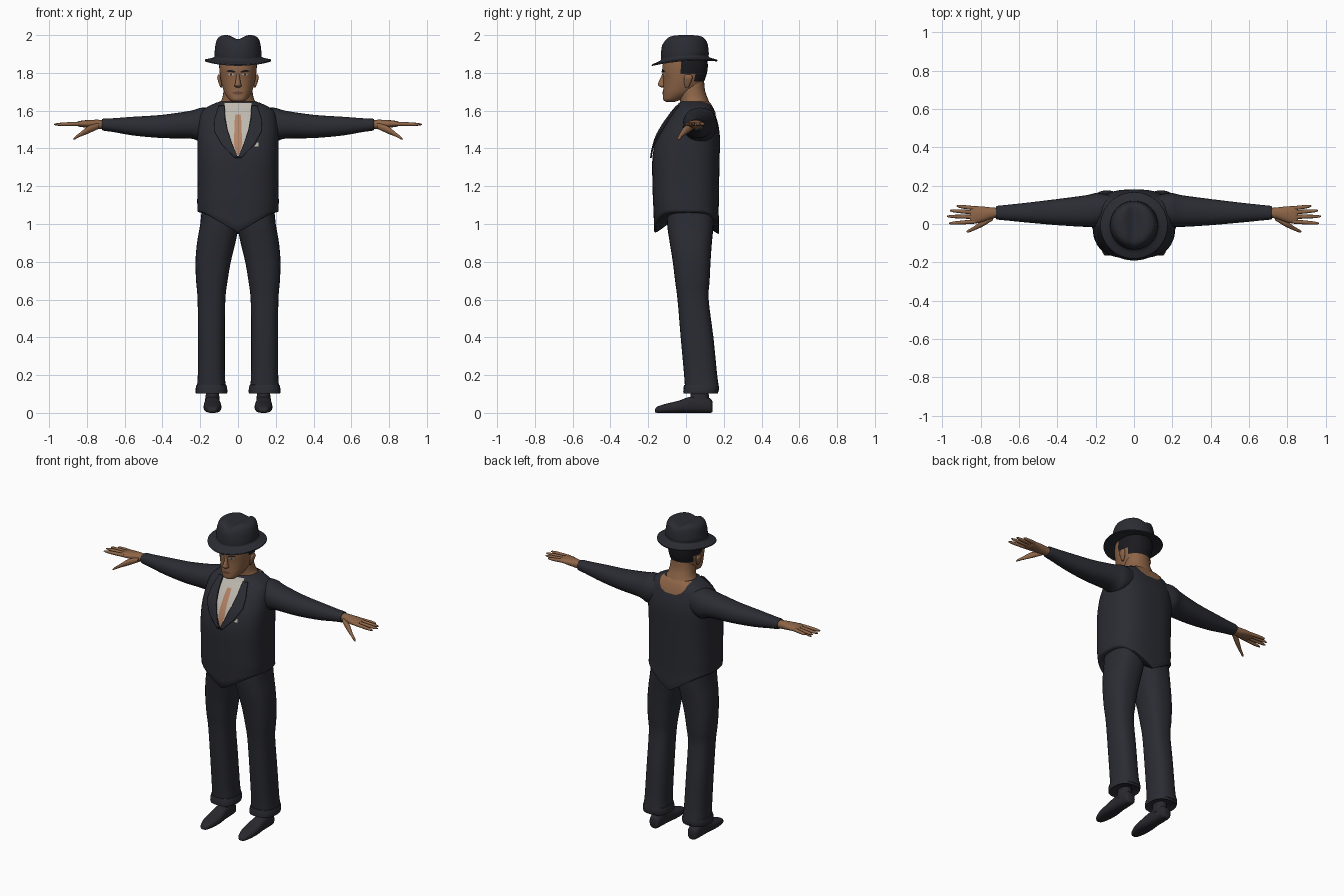
import bpy, bmesh, math
from mathutils import Vector
from mathutils.bvhtree import BVHTree

cube = bpy.data.objects.get("Cube")
if cube:
    bpy.data.objects.remove(cube, do_unlink=True)


def material(name, r, g, b):
    m = bpy.data.materials.new(name)
    m.use_nodes = True
    m.diffuse_color = (r, g, b, 1)
    bsdf = next(n for n in m.node_tree.nodes if n.type == 'BSDF_PRINCIPLED')
    bsdf.inputs["Base Color"].default_value = (r, g, b, 1)
    bsdf.inputs["Roughness"].default_value = 0.8
    return m


SUIT = material("charcoal cloth", .024, .025, .033)
SHOE = material("shoe leather", .022, .021, .027)
SKIN = material("skin", .27, .13, .064)
HAIR = material("black hair", .011, .011, .014)
SHIRT = material("cream shirt", .52, .49, .43)
TIE = material("tan tie", .46, .23, .13)
LIP = material("lips", .15, .058, .035)
WHITE = material("eye white", .42, .42, .42)
IRIS = material("iris", .03, .035, .05)


def finish(name, bm, mats, angle=50):
    bmesh.ops.recalc_face_normals(bm, faces=bm.faces)
    me = bpy.data.meshes.new(name)
    bm.to_mesh(me)
    bm.free()
    for m in mats:
        me.materials.append(m)
    me.shade_smooth()
    me.set_sharp_from_angle(angle=math.radians(angle))
    ob = bpy.data.objects.new(name, me)
    bpy.context.collection.objects.link(ob)
    return ob


def spline(p0, p1, p2, p3, t):
    return [b + .5 * t * (c - a + t * (2*a - 5*b + 4*c - d + t * (3*(b - c) + d - a)))
            for a, b, c, d in zip(p0, p1, p2, p3)]


def loft(name, rings, mats, axis='z', side=1, sides=28, steps=4, power=2.2,
         deform=None, rule=None):
    """Skin rounded rings (position, a0, a1, b0, b1) along an axis."""
    n = len(rings)
    path = []
    for i in range(n - 1):
        four = [rings[min(max(k, 0), n - 1)] for k in range(i - 1, i + 3)]
        path += [spline(*four, s / steps) for s in range(steps)]
    path.append(rings[-1])
    bm = bmesh.new()
    loops = []
    for t, a0, a1, b0, b1 in path:
        loop = []
        for k in range(sides):
            w = math.tau * k / sides
            c, s = math.cos(w), math.sin(w)
            a = (a0 + a1) / 2 + (a1 - a0) / 2 * math.copysign(abs(c) ** (2 / power), c)
            b = (b0 + b1) / 2 + (b1 - b0) / 2 * math.copysign(abs(s) ** (2 / power), s)
            co = Vector({'z': (a, b, t), 'x': (t, a, b), 'y': (a, t, b)}[axis])
            if deform:
                deform(co)
            co.x *= side
            loop.append(bm.verts.new(co))
        loops.append(loop)
    for lo, hi in zip(loops, loops[1:]):
        for k in range(sides):
            j = (k + 1) % sides
            bm.faces.new((lo[k], lo[j], hi[j], hi[k]))
    bm.faces.new(loops[0])
    bm.faces.new(loops[-1])
    if rule:
        for f in bm.faces:
            f.material_index = rule(f.calc_center_median())
    return finish(name, bm, mats)


def patch(name, target, rows, mat, facing=-1, lift=.004, side=1, thick=0, cols=10, steps=5):
    """Plate of rows (z, x0, x1) laid onto the front or back of a part."""
    me = target.data
    tree = BVHTree.FromPolygons([v.co for v in me.vertices],
                                [p.vertices[:] for p in me.polygons])
    fine = []
    for p, q in zip(rows, rows[1:]):
        fine += [[u + (v - u) * s / steps for u, v in zip(p, q)] for s in range(steps)]
    fine.append(rows[-1])
    bm = bmesh.new()
    grid = []
    for z, x0, x1 in fine:
        line = []
        for k in range(cols + 1):
            x = side * (x0 + (x1 - x0) * k / cols)
            hit = tree.ray_cast(Vector((x, facing, z)), Vector((0, -facing, 0)))
            line.append(bm.verts.new(hit[0] + hit[1] * lift) if hit[0] else None)
        grid.append(line)
    for lo, hi in zip(grid, grid[1:]):
        for k in range(cols):
            quad = (lo[k], lo[k + 1], hi[k + 1], hi[k])
            if all(quad):
                f = bm.faces.new(quad)
                f.normal_update()
                if f.normal.y * facing < 0:
                    f.normal_flip()
    ob = finish(name, bm, [mat])
    if thick:
        mod = ob.modifiers.new("thickness", 'SOLIDIFY')
        mod.thickness, mod.offset = thick, 0
    return ob


# Jacket body with pointed tails front and back
def tails(co):
    fade = min(1, max(0, (1.1 - co.z) / .03))
    co.z -= .11 * fade * max(0, 1 - abs(co.x) / .2) * abs(co.y) / .165


def sym(z, w, front, back):
    return (z, -w, w, front, back)


jacket = loft("jacket", [
    sym(1.07, .05, -.05, .05), sym(1.06, .197, -.152, .165), sym(1.095, .215, -.172, .173),
    sym(1.2, .214, -.177, .175), sym(1.35, .215, -.178, .178), sym(1.45, .215, -.156, .18),
    sym(1.52, .21, -.12, .172), sym(1.58, .2, -.078, .155), sym(1.615, .17, -.05, .14),
    sym(1.642, .115, -.034, .122), sym(1.65, .08, -.02, .1)],
    [SUIT], sides=48, power=2.7, deform=tails)

# Shirt, tie, lapels and pocket square
patch("shirt_front", jacket, [(1.637, -.07, .07), (1.58, -.068, .068), (1.5, -.055, .055),
                              (1.42, -.03, .03), (1.36, -.004, .004)], SHIRT)
patch("tie", jacket, [(1.575, -.014, .014), (1.55, -.017, .017), (1.42, -.022, .022),
                      (1.365, -.005, .005)], TIE, lift=.007, cols=4)
patch("nape", jacket, [(1.645, -.1, .1), (1.61, -.09, .09), (1.585, -.07, .07),
                       (1.57, -.035, .035)], SKIN, facing=1)
patch("pocket_square", jacket, [(1.43, .1, .106), (1.41, .085, .108)], SHIRT, cols=3)
for side, label in ((1, "left"), (-1, "right")):
    patch(label + "_lapel", jacket, [(1.62, .07, .1), (1.55, .068, .122), (1.49, .054, .125),
                                     (1.42, .03, .085), (1.35, 0, .018)],
          SUIT, lift=.008, side=side, thick=.008)

# Neck and head, with hair by region
loft("neck", [sym(1.6, .105, -.01, .135), sym(1.635, .1, -.026, .127), sym(1.665, .084, -.034, .115),
              sym(1.71, .076, -.04, .1), sym(1.78, .07, -.04, .095)], [SKIN])


def hairline(c):
    return int((c.y > .045 and c.z > 1.757) or (c.y > -.025 and c.z > 1.795))


head = loft("head", [
    sym(1.647, .025, -.105, -.06), sym(1.657, .045, -.12, -.03), sym(1.69, .069, -.121, .035),
    sym(1.73, .084, -.12, .082), sym(1.77, .093, -.121, .102), sym(1.81, .098, -.126, .113),
    sym(1.85, .1, -.122, .115), sym(1.89, .095, -.11, .105)],
    [SKIN, HAIR], sides=40, steps=5, rule=hairline)
loft("nose", [sym(1.722, .009, -.128, -.1), sym(1.732, .019, -.147, -.1), sym(1.745, .015, -.148, -.1),
              sym(1.775, .01, -.134, -.1), sym(1.805, .009, -.122, -.1)], [SKIN], sides=16)
patch("mouth", head, [(1.701, -.012, .012), (1.695, -.03, .03), (1.686, -.014, .014)], LIP, lift=.003)
for side, label in ((1, "left"), (-1, "right")):
    patch(label + "_eye", head, [(1.797, .027, .042), (1.791, .02, .052), (1.786, .028, .044)],
          WHITE, lift=.002, side=side)
    patch(label + "_iris", head, [(1.798, .031, .041), (1.786, .031, .041)],
          IRIS, lift=.004, side=side, cols=3)
    patch(label + "_brow", head, [(1.814, .028, .052), (1.808, .014, .062), (1.803, .014, .03)],
          HAIR, lift=.004, side=side)
    loft(label + "_ear", [(1.722, .085, .092, -.005, .012), (1.745, .085, .102, -.01, .025),
                          (1.775, .09, .11, -.012, .035), (1.792, .092, .104, -.002, .025)],
         [SKIN], side=side, sides=14)


# Hat with a drooping brim and a pinched crown
def shape_hat(co):
    if co.z < 1.89:
        co.z += .07 * co.y + .45 * co.x ** 2
    if co.z > 1.94:
        co.z -= .022 * math.exp(-(co.x / .035) ** 2) * (co.z - 1.94) / .06


loft("hat", [sym(1.866, .096, -.115, .11), sym(1.85, .168, -.174, .16), sym(1.855, .175, -.181, .166),
             sym(1.86, .168, -.174, .16), sym(1.876, .127, -.135, .122), sym(1.9, .125, -.133, .121),
             sym(1.95, .119, -.126, .116), sym(1.985, .106, -.11, .107), sym(2, .075, -.085, .085),
             sym(2.001, .035, -.04, .04), sym(2.001, .004, -.004, .004)],
     [SUIT], sides=48, steps=3, power=2, deform=shape_hat)

for side, label in ((1, "left"), (-1, "right")):
    # Sleeve
    loft(label + "_sleeve", [
        (.12, .02, .15, 1.46, 1.61), (.19, -.012, .162, 1.435, 1.616), (.25, -.015, .15, 1.452, 1.6),
        (.4, -.006, .13, 1.455, 1.578), (.55, .007, .112, 1.468, 1.568), (.66, .018, .1, 1.487, 1.56),
        (.715, .024, .094, 1.495, 1.557), (.715, .034, .084, 1.505, 1.547)],
        [SUIT], axis='x', side=side)
    # Hand, fingers and thumb
    loft(label + "_palm", [
        (.69, .035, .083, 1.505, 1.547), (.74, .028, .086, 1.503, 1.552), (.8, .008, .092, 1.51, 1.55),
        (.84, .002, .092, 1.515, 1.545), (.855, .008, .085, 1.522, 1.538)],
        [SKIN], axis='x', side=side, sides=20)
    digits = [("little", .081, .094, .925), ("ring", .06, .07, .96),
              ("middle", .037, .04, .975), ("index", .013, .003, .965)]
    for finger, y0, y1, tip in digits:
        rings = []
        for t, r in ((0, .011), (.45, .0105), (.85, .008), (1, .003)):
            x, y, z = .825 + (tip - .825) * t, y0 + (y1 - y0) * t, 1.531 - .004 * t
            rings.append((x, y - r, y + r, z - r, z + r))
        loft(f"{label}_{finger}_finger", rings, [SKIN], axis='x', side=side, sides=10, steps=2)
    loft(label + "_thumb", [
        (.735, .02, .05, 1.505, 1.535), (.79, -.014, .02, 1.48, 1.52), (.835, -.034, -.013, 1.462, 1.485),
        (.865, -.045, -.03, 1.447, 1.461), (.872, -.042, -.038, 1.446, 1.45)],
        [SKIN], axis='x', side=side, sides=12)
    # Trouser leg and turn-up
    loft(label + "_trouser_leg", [
        (1.1, 0, .19, -.1, .145), (1, -.004, .2, -.1, .146), (.9, .014, .217, -.086, .137),
        (.8, .038, .225, -.07, .13), (.7, .055, .222, -.058, .125), (.6, .067, .214, -.045, .12),
        (.4, .07, .212, -.028, .145), (.2, .069, .213, -.01, .165), (.118, .065, .217, -.002, .174),
        (.125, .09, .19, .02, .14)],
        [SUIT], side=side, power=2.5)
    loft(label + "_turn_up", [
        (.115, .075, .2, .0, .16), (.103, .058, .223, -.014, .168), (.125, .057, .224, -.013, .173),
        (.148, .062, .22, -.009, .172), (.15, .075, .2, .01, .15)],
        [SUIT], side=side, steps=2, power=2.5)
    # Ankle and shoe
    loft(label + "_ankle", [(.05, .095, .178, .015, .13), (.1, .1, .17, .025, .12),
                            (.16, .1, .17, .03, .125)], [SHOE], side=side)
    loft(label + "_shoe", [
        (-.165, .122, .15, .004, .018), (-.15, .108, .163, 0, .034), (-.1, .092, .178, 0, .05),
        (-.04, .088, .182, 0, .064), (.02, .094, .178, 0, .085), (.09, .098, .176, 0, .09),
        (.13, .104, .17, 0, .075), (.14, .118, .156, .006, .06)],
        [SHOE], axis='y', side=side, power=2.6)
